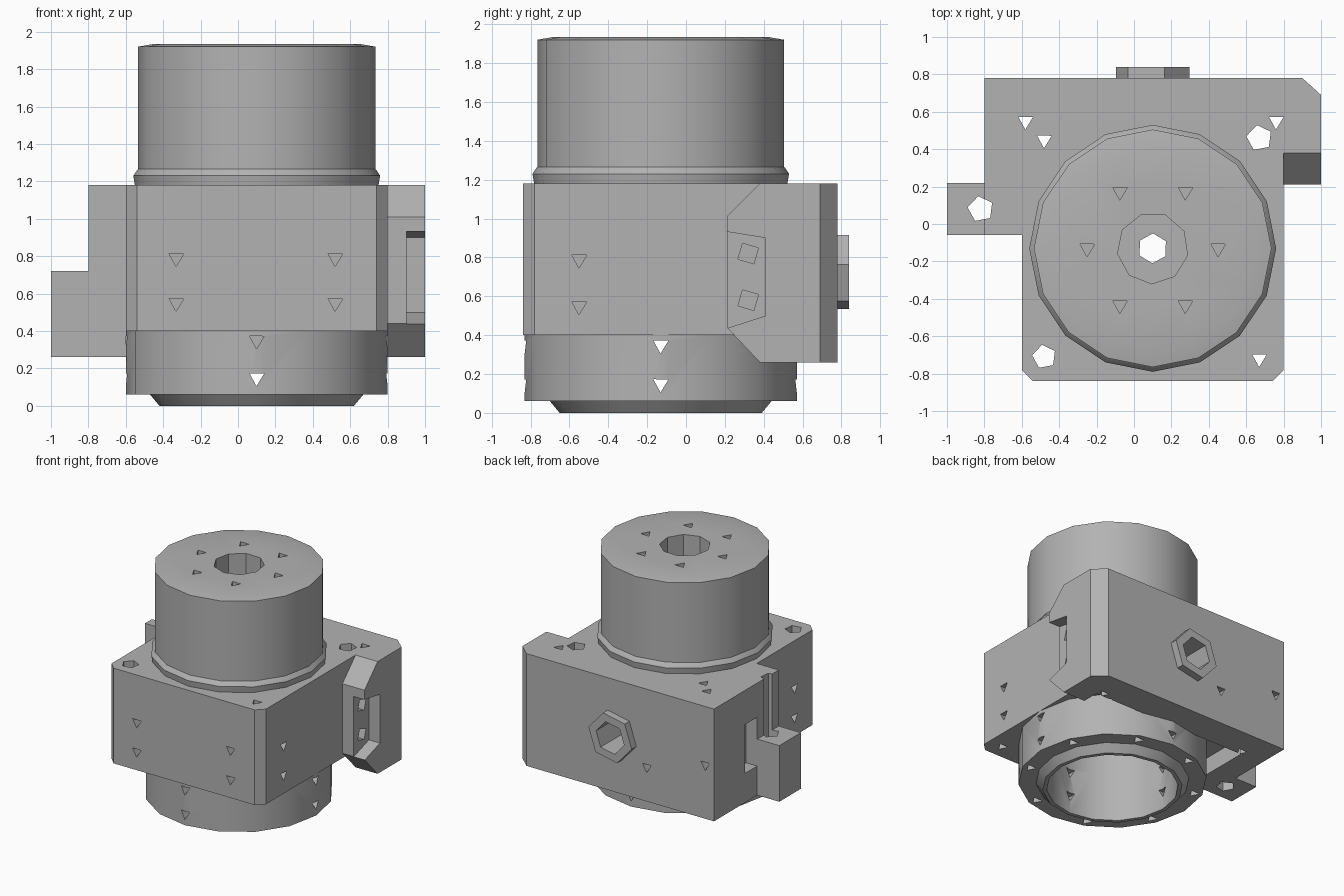
import bpy, bmesh, math

cube = bpy.data.objects.get("Cube")
if cube:
    bpy.data.objects.remove(cube)

grey = bpy.data.materials.new("plain_grey")
grey.use_nodes = True
grey.diffuse_color = (0.45, 0.45, 0.45, 1)
grey.node_tree.nodes["Principled BSDF"].inputs["Base Color"].default_value = (0.45, 0.45, 0.45, 1)

CX, CY = 0.1, -0.13   # axis of the round parts
SIDES = 16
parts, cutters = [], []


def finish(name, bm, group):
    bmesh.ops.recalc_face_normals(bm, faces=bm.faces)
    mesh = bpy.data.meshes.new(name)
    bm.to_mesh(mesh)
    bm.free()
    mesh.materials.append(grey)
    ob = bpy.data.objects.new(name, mesh)
    bpy.context.collection.objects.link(ob)
    group.append(ob)
    return ob


def prism(name, outline, lo, hi, axis="z", group=parts):
    """Extrude a 2D outline from lo to hi along an axis."""
    place = {"x": lambda u, v, w: (w, u, v),
             "y": lambda u, v, w: (u, w, v),
             "z": lambda u, v, w: (u, v, w)}[axis]
    bm = bmesh.new()
    low = [bm.verts.new(place(u, v, lo)) for u, v in outline]
    high = [bm.verts.new(place(u, v, hi)) for u, v in outline]
    bm.faces.new(low)
    bm.faces.new(high)
    n = len(outline)
    for i in range(n):
        j = (i + 1) % n
        bm.faces.new((low[i], low[j], high[j], high[i]))
    return finish(name, bm, group)


def ngon(u, v, r, n, turn=0.0):
    return [(u + r * math.cos(turn + math.tau * i / n),
             v + r * math.sin(turn + math.tau * i / n)) for i in range(n)]


def lathe(name, profile):
    """Stack rings of (radius, height) around the main axis."""
    bm = bmesh.new()
    rings = [[bm.verts.new((x, y, z)) for x, y in ngon(CX, CY, r, SIDES)]
             for r, z in profile]
    bm.faces.new(rings[0])
    bm.faces.new(rings[-1])
    for a, b in zip(rings, rings[1:]):
        for i in range(SIDES):
            j = (i + 1) % SIDES
            bm.faces.new((a[i], a[j], b[j], b[i]))
    return finish(name, bm, parts)


def hole(u, v, r, n, lo, hi, axis="z", turn=0.5):
    prism("hole_cutter", ngon(u, v, r, n, turn), lo, hi, axis, cutters)


def rect(a, b, c, d):
    return [(a, c), (b, c), (b, d), (a, d)]


# Main housing, lower skirt, side ear and side tab
prism("main_block", [(-0.54, -0.84), (0.74, -0.84), (0.8, -0.78), (0.8, 0.78),
                     (-0.8, 0.78), (-0.8, -0.06), (-0.6, -0.06), (-0.6, -0.78)], 0.4, 1.18)
prism("back_skirt", [(0.8, 0.78), (-0.8, 0.78), (-0.8, -0.06), (-0.6, -0.06),
                     (-0.6, 0.52), (0.8, 0.52)], 0.26, 0.4)
prism("side_ear", [(0.78, 0.26), (0.38, 0.26), (0.21, 0.44), (0.21, 1.01),
                   (0.38, 1.18), (0.78, 1.18)], 0.8, 1.0, "x")
prism("side_tab", rect(-1, -0.8, -0.06, 0.22), 0.26, 0.72)

# Round parts
lathe("lower_ring", [(0.52, 0), (0.57, 0.06), (0.7, 0.06), (0.7, 0.4)])
lathe("upper_cylinder", [(0.65, 1.17), (0.66, 1.23), (0.64, 1.26),
                         (0.635, 1.265), (0.635, 1.92), (0.55, 1.935)])
prism("back_port", ngon(CX, 0.725, 0.2, 6, 0.2), 0.77, 0.84, "y")

# Bore, top well and port opening
hole(CX, CY, 0.49, SIDES, -0.1, 1.1, turn=0)
hole(CX, CY, 0.08, 6, 1.0, 2.1)
hole(CX, CY, 0.19, 9, 1.45, 2.1)
hole(CX, 0.725, 0.13, 6, 0.45, 1, "y", 0.2)

# Ear corner chamfer and the two side slots
prism("chamfer_cutter", [(0.9, 0.79), (0.9, 0.78), (1.0, 0.69), (1.1, 0.69), (1.1, 0.79)],
      0, 1.3, "z", cutters)
prism("slot_cutter", [(0.1, 0.4), (0.41, 0.5), (0.41, 0.9), (0.1, 0.95)], 0.9, 1.1, "x", cutters)
prism("slot_cutter", rect(0.221, 0.38, 0.5, 0.9), -0.9, -0.7, "x", cutters)

# Vertical holes through the housing
for x, y, r, n in [(-0.48, 0.45, 0.045, 3), (0.67, 0.46, 0.07, 5), (-0.48, -0.71, 0.065, 5),
                   (0.67, -0.72, 0.045, 3), (-0.58, 0.55, 0.045, 3), (0.76, 0.55, 0.045, 3),
                   (-0.82, 0.08, 0.07, 5)]:
    hole(x, y, r, n, 0.1, 1.3)

# Screw holes around the top and the bottom ring
for x, y in ngon(CX, CY, 0.35, 6):
    hole(x, y, 0.045, 3, 1.75, 2.1)
for x, y in ngon(CX, CY, 0.635, 8, math.pi / 8):
    hole(x, y, 0.045, 3, -0.1, 0.2)

# Screw holes in the housing walls and across the lower ring
for z in (0.55, 0.79):
    for x in (-0.33, 0.52):
        hole(x, z, 0.045, 3, -0.9, -0.7, "y")
    hole(-0.55, z, 0.045, 3, 0.68, 0.9, "x")
    hole(-0.55, z, 0.045, 3, -0.7, -0.5, "x")
    hole(0.32, z + 0.03, 0.06, 4, 0.7, 0.95, "x")
for z in (0.15, 0.35):
    hole(CX, z, 0.045, 3, -0.9, 0.65, "y")
    hole(CY, z, 0.045, 3, -0.65, 0.85, "x")
for x, z in ((-0.19, 0.54), (-0.72, 0.7)):
    hole(x, z, 0.045, 3, 0.65, 0.9, "y")


def bounds(ob):
    return [(min(c), max(c)) for c in zip(*(v.co for v in ob.data.vertices))]


# Cut every part with the cutters that reach it, then drop the cutters
for ob in parts:
    for tool in cutters:
        if all(a[0] <= b[1] and b[0] <= a[1] for a, b in zip(bounds(ob), bounds(tool))):
            mod = ob.modifiers.new("cut", "BOOLEAN")
            mod.operation = "DIFFERENCE"
            mod.solver = "EXACT"
            mod.object = tool
graph = bpy.context.evaluated_depsgraph_get()
for ob in parts:
    result = bpy.data.meshes.new_from_object(ob.evaluated_get(graph))
    ob.modifiers.clear()
    ob.data = result
for tool in cutters:
    bpy.data.objects.remove(tool)

# Smooth the round walls, keep edges sharp
bpy.ops.object.select_all(action="DESELECT")
for ob in parts:
    ob.select_set(True)
bpy.context.view_layer.objects.active = parts[0]
bpy.ops.object.shade_smooth_by_angle(angle=math.radians(30))
